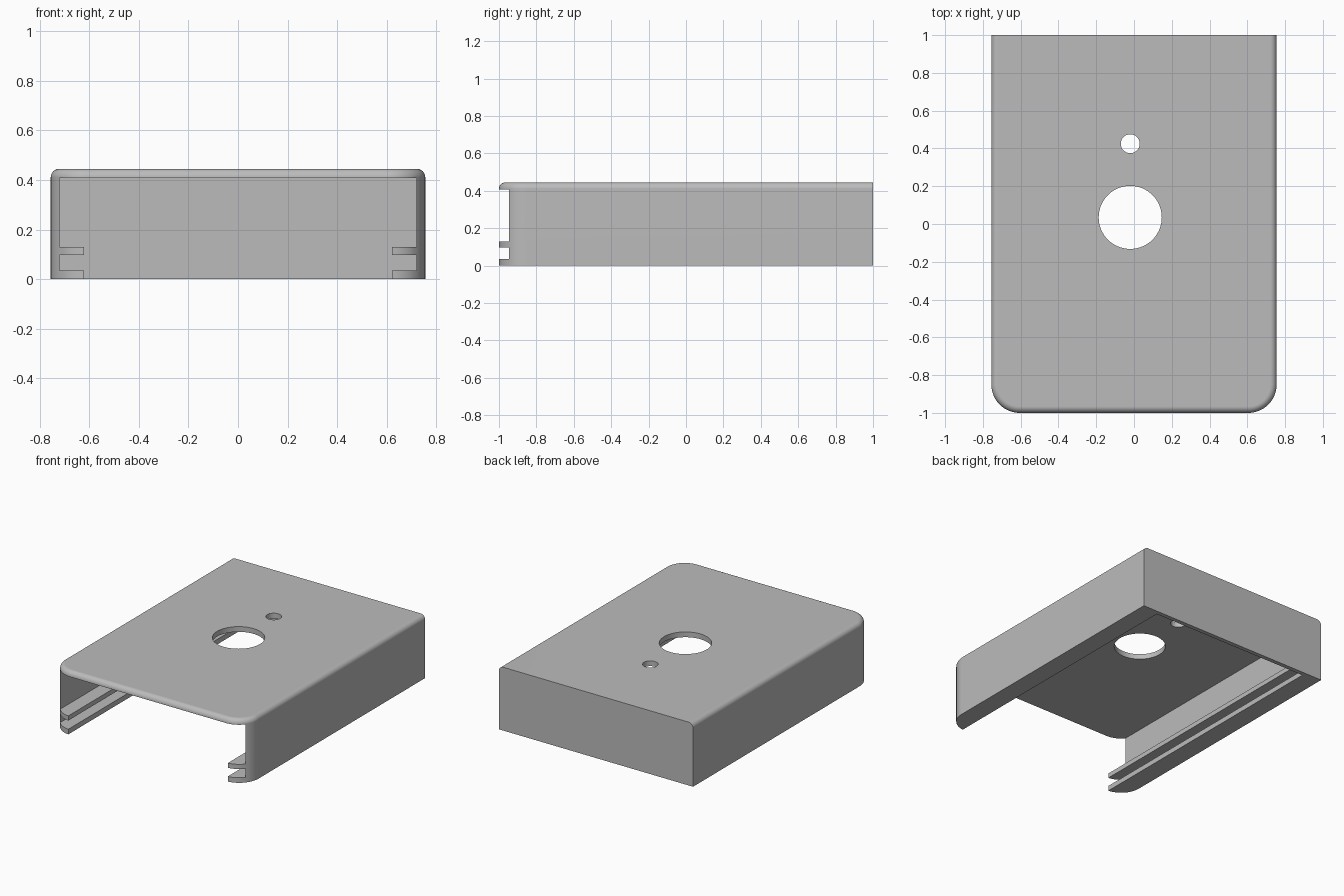
import bpy, bmesh, math

if "Cube" in bpy.data.objects:
    bpy.data.objects.remove(bpy.data.objects["Cube"], do_unlink=True)

W, L, H = 0.755, 1.0, 0.445      # half width, half length, height
CORNER, EDGE = 0.15, 0.034       # plan corner radius, top edge radius
INNER, RAIL, BACK = 0.72, 0.62, 0.97

grey = bpy.data.materials.new("grey plastic")
grey.use_nodes = True
colour = (0.5, 0.5, 0.5, 1)
grey.diffuse_color = colour
grey.node_tree.nodes["Principled BSDF"].inputs["Base Color"].default_value = colour


def prism(name, points, offset, bevel_top=False):
    """Extrude a 3D outline by an offset into a closed solid."""
    bm = bmesh.new()
    face = bm.faces.new([bm.verts.new(p) for p in points])
    new = bmesh.ops.extrude_face_region(bm, geom=[face])["geom"]
    verts = [g for g in new if isinstance(g, bmesh.types.BMVert)]
    bmesh.ops.translate(bm, verts=verts, vec=offset)
    bmesh.ops.recalc_face_normals(bm, faces=bm.faces)
    if bevel_top:
        # Round the top rim on the sides and front, leaving the back square
        rim = [e for e in bm.edges
               if all(v.co.z > H - 0.001 for v in e.verts)
               and not all(v.co.y > L - 0.001 for v in e.verts)]
        bmesh.ops.bevel(bm, geom=rim, offset=EDGE, offset_type='OFFSET',
                        segments=8, profile=0.5, affect='EDGES')
    mesh = bpy.data.meshes.new(name)
    bm.to_mesh(mesh)
    bm.free()
    mesh.materials.append(grey)
    obj = bpy.data.objects.new(name, mesh)
    bpy.context.collection.objects.link(obj)
    return obj


def circle(cx, cy, r, z, n=64):
    return [(cx + r * math.cos(math.tau * i / n),
             cy + r * math.sin(math.tau * i / n), z) for i in range(n)]


# Housing block: square at the back, rounded at the front
arc = [(W - CORNER + CORNER * math.cos(a), -L + CORNER - CORNER * math.sin(a), 0)
       for a in (math.pi / 2 * i / 16 for i in range(17))]
right_side = [(W, L, 0)] + arc
outline = right_side + [(-x, y, z) for x, y, z in reversed(right_side)]
housing = prism("housing", outline, (0, 0, H), bevel_top=True)

# Cavity profile, stepped to leave two guide rails along each wall
half = [(RAIL, -0.1), (RAIL, 0.036), (INNER, 0.036), (INNER, 0.097),
        (RAIL, 0.097), (RAIL, 0.13), (INNER, 0.13), (INNER, 0.408)]
profile = half + [(-x, z) for x, z in reversed(half)]
cutters = [
    prism("cavity_cutter", [(x, -1.2, z) for x, z in profile], (0, BACK + 1.2, 0)),
    prism("large_hole_cutter", circle(-0.02, 0.035, 0.167, 0.3), (0, 0, 0.3)),
    prism("small_hole_cutter", circle(-0.02, 0.425, 0.05, 0.3), (0, 0, 0.3)),
]

bpy.ops.object.select_all(action='DESELECT')
housing.select_set(True)
bpy.context.view_layer.objects.active = housing
for cutter in cutters:
    cutter.hide_render = True
    mod = housing.modifiers.new(cutter.name, 'BOOLEAN')
    mod.operation = 'DIFFERENCE'
    mod.solver = 'EXACT'
    mod.object = cutter
    bpy.ops.object.modifier_apply(modifier=mod.name)
    bpy.data.objects.remove(cutter, do_unlink=True)

# Smooth rounded edges, flat panels
bpy.ops.object.shade_smooth_by_angle(angle=math.radians(30))
normals = housing.modifiers.new("panel_normals", 'WEIGHTED_NORMAL')
normals.keep_sharp = True
